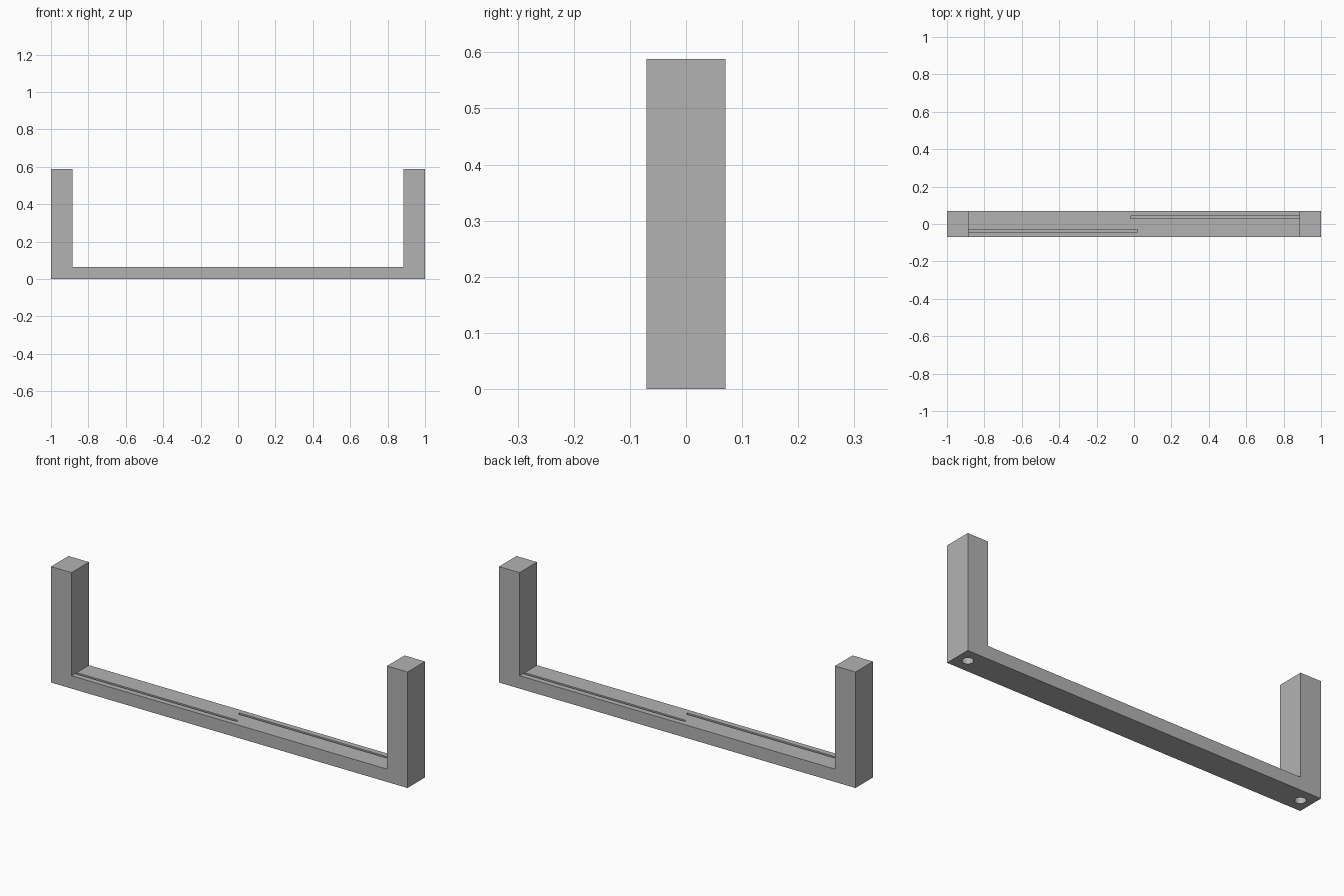
import bpy
import bmesh
from mathutils import Matrix

cube = bpy.data.objects.get("Cube")
if cube:
    bpy.data.objects.remove(cube, do_unlink=True)

HALF_DEPTH = 0.07
HEIGHT = 0.588
INNER_X = 0.885
BAR_TOP = 0.065
SLOT_DEPTH = 0.03
HOLE_DEPTH = 0.1

grey = bpy.data.materials.new("plain_grey")
grey.use_nodes = True
colour = (0.45, 0.45, 0.45, 1)
grey.diffuse_color = colour
grey.node_tree.nodes["Principled BSDF"].inputs["Base Color"].default_value = colour


def add_object(name, bm):
    bmesh.ops.recalc_face_normals(bm, faces=bm.faces)
    mesh = bpy.data.meshes.new(name)
    bm.to_mesh(mesh)
    bm.free()
    mesh.materials.append(grey)
    obj = bpy.data.objects.new(name, mesh)
    bpy.context.collection.objects.link(obj)
    return obj


def carve(target, cutter):
    cutter.hide_render = True
    bpy.context.view_layer.objects.active = target
    mod = target.modifiers.new("cut", "BOOLEAN")
    mod.operation = "DIFFERENCE"
    mod.solver = "EXACT"
    mod.object = cutter
    bpy.ops.object.modifier_apply(modifier=mod.name)
    bpy.data.objects.remove(cutter, do_unlink=True)


# U-shaped frame: one half of the profile, mirrored and extruded front to back
half = [(1, 0), (1, HEIGHT), (INNER_X, HEIGHT), (INNER_X, BAR_TOP)]
profile = half + [(-x, z) for x, z in reversed(half)]
bm = bmesh.new()
face = bm.faces.new([bm.verts.new((x, -HALF_DEPTH, z)) for x, z in profile])
extruded = bmesh.ops.extrude_face_region(bm, geom=[face], use_keep_orig=True)
moved = [g for g in extruded["geom"] if isinstance(g, bmesh.types.BMVert)]
bmesh.ops.translate(bm, verts=moved, vec=(0, 2 * HALF_DEPTH, 0))
frame = add_object("upright_frame", bm)

for side in (-1, 1):
    # Narrow slot along the bar, from the upright to just past the middle
    length = INNER_X + 0.02
    bm = bmesh.new()
    place = Matrix.Translation((side * (INNER_X - length / 2), side * 0.035, BAR_TOP))
    size = Matrix.Diagonal((length, 0.013, 2 * SLOT_DEPTH, 1))
    bmesh.ops.create_cube(bm, size=1, matrix=place @ size)
    carve(frame, add_object("slot_cutter", bm))

    # Round blind hole under the upright
    bm = bmesh.new()
    bmesh.ops.create_cone(bm, cap_ends=True, segments=32, radius1=0.026, radius2=0.026,
                          depth=2 * HOLE_DEPTH,
                          matrix=Matrix.Translation((side * 0.942, 0, 0)))
    carve(frame, add_object("hole_cutter", bm))

# Smooth hole walls, sharp box edges
bpy.ops.object.select_all(action="DESELECT")
frame.select_set(True)
bpy.context.view_layer.objects.active = frame
bpy.ops.object.shade_smooth_by_angle()
